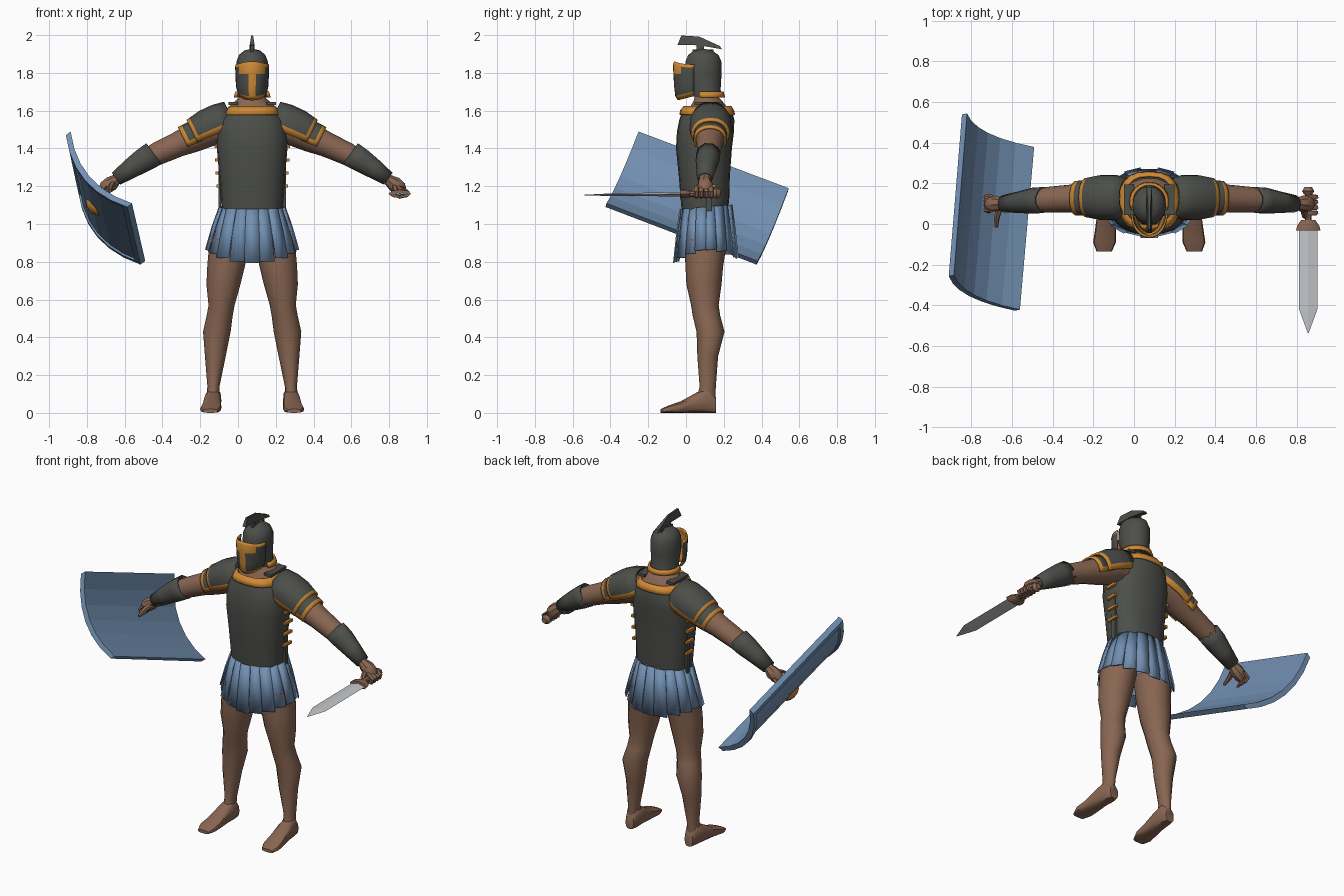
import bpy, bmesh, math
from mathutils import Vector

if "Cube" in bpy.data.objects:
    bpy.data.objects.remove(bpy.data.objects["Cube"])

CX = 0.075                      # symmetry plane of the figure
X, Y, Z = Vector((1, 0, 0)), Vector((0, 1, 0)), Vector((0, 0, 1))
TAU = math.tau


def colour(name, rgb):
    m = bpy.data.materials.new(name)
    m.diffuse_color = (*rgb, 1)
    m.use_nodes = True
    m.node_tree.nodes["Principled BSDF"].inputs["Base Color"].default_value = m.diffuse_color
    return m


SKIN = colour("skin_brown", (0.25, 0.133, 0.085))
IRON = colour("dark_iron", (0.073, 0.077, 0.068))
GOLD = colour("orange_trim", (0.62, 0.25, 0.035))
BLUE = colour("cloth_blue", (0.17, 0.28, 0.45))
STEEL = colour("blade_steel", (0.55, 0.57, 0.6))


def finish(name, bm, mats, smooth=40, thick=0):
    bmesh.ops.recalc_face_normals(bm, faces=bm.faces)
    me = bpy.data.meshes.new(name)
    bm.to_mesh(me)
    bm.free()
    for m in mats:
        me.materials.append(m)
    if smooth:
        me.polygons.foreach_set("use_smooth", [True] * len(me.polygons))
        me.set_sharp_from_angle(angle=math.radians(smooth))
    ob = bpy.data.objects.new(name, me)
    bpy.context.collection.objects.link(ob)
    if thick:
        s = ob.modifiers.new("thickness", 'SOLIDIFY')
        s.thickness, s.offset = thick, 0
    return ob


def mirrored(ob):
    """Copy a part to the other side of the figure."""
    new = ob.copy()
    new.data = ob.data.copy()
    for v in new.data.vertices:
        v.co.x = 2 * CX - v.co.x
    new.data.flip_normals()
    new.name = ob.name.replace("right", "left")
    bpy.context.collection.objects.link(new)


def loft(name, rings, mats, U=X, V=Y, n=14, p=2.0, arc=None, rule=None, smooth=40, thick=0, cap=True):
    """Rings are (x, y, z, radius_u, radius_v); p > 2 gives a boxier section."""
    bm = bmesh.new()
    a0, a1 = arc or (0, TAU)
    cols = n if not arc else n + 1
    rows = []
    for x, y, z, ru, rv in rings:
        row = []
        for i in range(cols):
            t = a0 + (a1 - a0) * i / n
            c, s = math.cos(t), math.sin(t)
            u = math.copysign(abs(c) ** (2 / p), c) * ru
            v = math.copysign(abs(s) ** (2 / p), s) * rv
            row.append(bm.verts.new(Vector((x, y, z)) + U * u + V * v))
        rows.append(row)
    for j in range(len(rows) - 1):
        for i in range(n):
            k = (i + 1) % cols
            f = bm.faces.new((rows[j][i], rows[j][k], rows[j + 1][k], rows[j + 1][i]))
            if rule:
                f.material_index = rule(j, i)
    if not arc and cap:
        bm.faces.new(rows[0][::-1])
        bm.faces.new(rows[-1])
    return finish(name, bm, mats, smooth, thick)


def rod(name, pts, mat, n=8):
    """Tapered limb through points (x, y, z, radius)."""
    d = (Vector(pts[-1][:3]) - Vector(pts[0][:3])).normalized()
    U = d.orthogonal().normalized()
    return loft(name, [(*q, q[3]) for q in pts], [mat], U, d.cross(U), n)


def box(name, c, size, mat):
    bm = bmesh.new()
    bmesh.ops.create_cube(bm, size=1)
    for v in bm.verts:
        v.co = Vector(c) + Vector(a * b for a, b in zip(v.co, size))
    return finish(name, bm, [mat], 0)


# legs and feet
mirrored(loft("right_leg", [
    (-.045, .105, .92, .105, .115), (-.0625, .097, .78, .10, .10), (-.077, .095, .68, .09, .093),
    (-.087, .10, .57, .069, .073), (-.097, .108, .515, .069, .073), (-.112, .130, .43, .073, .074),
    (-.12, .115, .30, .055, .055), (-.13, .115, .14, .032, .043), (-.133, .105, .07, .035, .05)],
    [SKIN], n=12))
mirrored(loft("right_foot", [
    (-.13, .16, .04, .028, .04), (-.13, .125, .065, .042, .065), (-.135, .06, .055, .045, .055),
    (-.14, -.03, .03, .052, .03), (-.145, -.09, .02, .056, .02), (-.147, -.135, .01, .038, .01)],
    [SKIN], X, Z, n=12, p=2.8))

# skirt: inner cone and hanging strips
loft("skirt_lining", [(CX, .105, 1.1, .155, .12), (CX, .105, .87, .222, .145)], [BLUE], n=24, p=2.3, cap=False)
bm = bmesh.new()
N = 18
for i in range(N):
    t0 = TAU * (i + .5) / N
    off = .007 * (i % 2)
    rows = []
    for f in (0, .45, 1):
        row = []
        for e in (-1, 1):
            t = t0 + e * math.pi / N * (1.08 - .1 * f)
            c, s = math.cos(t), math.sin(t)
            bot = .865 - .06 * math.sin(t0) ** 2
            g = f ** .85
            row.append(bm.verts.new((CX + c * (.166 + .073 * g + off), .105 + s * (.132 + .033 * g + off),
                                     1.09 + .012 * s + f * (bot - 1.09))))
        rows.append(row)
    for a, b in zip(rows, rows[1:]):
        bm.faces.new((a[0], a[1], b[1], b[0]))
finish("skirt_strips", bm, [BLUE], 30, .008)

# breastplate, neck trim, side straps
loft("breastplate", [
    (CX, .10, 1.06, .160, .122), (CX, .10, 1.15, .167, .13), (CX, .097, 1.25, .174, .135),
    (CX, .095, 1.40, .187, .148), (CX, .103, 1.49, .187, .151), (CX, .11, 1.55, .172, .146),
    (CX, .112, 1.60, .13, .132)], [IRON], n=20, p=2.4)
loft("neckline_trim", [(CX, .112, 1.578, .148, .143), (CX, .112, 1.60, .136, .138), (CX, .114, 1.622, .118, .122)],
     [GOLD], n=20, p=2.6, thick=.01, cap=False)
for z in (1.2, 1.27, 1.34, 1.41):
    mirrored(box("right_side_strap", (-.107 - .05 * (z - 1.2), .12, z), (.016, .07, .016), GOLD))
mirrored(box("right_side_seam", (-.096, .12, 1.25), (.014, .03, .36), IRON))
mirrored(box("right_shoulder_strap", (-.025, .12, 1.637), (.05, .15, .016), IRON))

# neck and shoulders
loft("neck", [(CX, .12, 1.57, .16, .115), (CX, .12, 1.62, .125, .10), (CX, .115, 1.655, .085, .075),
              (CX, .105, 1.68, .06, .06), (CX, .095, 1.76, .055, .06)], [SKIN], n=14)

# arms, bracers and shoulder guards
UP = Vector((-.44, 0, .9))
mirrored(loft("right_arm", [
    (-.03, .135, 1.52, .085, .08), (-.14, .135, 1.50, .093, .085), (-.24, .13, 1.455, .08, .077),
    (-.32, .125, 1.42, .068, .066), (-.42, .12, 1.375, .063, .061), (-.48, .117, 1.345, .059, .055),
    (-.56, .108, 1.295, .045, .04), (-.65, .10, 1.232, .03, .025)], [SKIN], Y, UP, n=12))
mirrored(loft("right_bracer", [
    (-.445, .118, 1.372, .060, .058), (-.50, .115, 1.338, .060, .054), (-.57, .107, 1.292, .049, .044),
    (-.645, .10, 1.240, .038, .031)], [IRON], Y, UP + Vector((-.25, 0, .05)), n=10, cap=False, thick=.008))
ARC = (math.radians(-25), math.radians(205))
mirrored(loft("right_shoulder_guard", [
    (-.035, .13, 1.565, .085, .085), (-.09, .13, 1.535, .105, .10), (-.16, .13, 1.505, .106, .098),
    (-.215, .13, 1.478, .095, .088), (-.232, .13, 1.47, .092, .085)], [IRON, GOLD], Y, UP, 12, 2.2, ARC,
    lambda j, i: int(i in (0, 11) or j == 3), thick=.012))
mirrored(loft("right_upper_arm_guard", [
    (-.20, .13, 1.478, .087, .08), (-.262, .128, 1.45, .082, .077), (-.282, .127, 1.44, .081, .076)],
    [IRON, GOLD], Y, UP, 12, 2.2, ARC, lambda j, i: int(i in (0, 11) or j == 1), thick=.01))

# helmet: dome, nape rim, visor and crest
loft("helmet_dome", [
    (CX, .11, 1.675, .085, .085), (CX, .10, 1.71, .079, .083), (CX, .09, 1.79, .083, .098),
    (CX, .092, 1.86, .083, .095), (CX, .092, 1.895, .07, .08), (CX, .09, 1.918, .042, .048),
    (CX, .09, 1.926, .012, .015)], [IRON], n=16)
loft("nape_rim", [(CX, .11, 1.67, .094, .093), (CX, .107, 1.70, .085, .087)], [GOLD], n=14,
     arc=(math.radians(-25), math.radians(205)), thick=.01)
vis = loft("visor", [
    (CX, .045, 1.65, .06, .085), (CX, .045, 1.675, .076, .098), (CX, .045, 1.73, .082, .104),
    (CX, .045, 1.795, .085, .108), (CX, .045, 1.828, .086, .11), (CX, .05, 1.845, .085, .108)],
    [IRON, GOLD], n=14, arc=(math.radians(182), math.radians(358)),
    rule=lambda j, i: int(j in (0, 4) or i in (6, 7) or (j == 3 and 2 < i < 11)), thick=.008)
for v in vis.data.vertices:                 # peaked brow, raised cheek corners
    front = max(0, (.045 - v.co.y) / .11)
    if v.co.z > 1.82:
        v.co.z += .018 * front ** 3
    elif v.co.z < 1.7:
        v.co.z += .03 * (1 - front)
bm = bmesh.new()
side = [(-.045, 1.948), (-.025, 1.998), (.07, 1.992), (.18, 1.942), (.19, 1.925), (.07, 1.946)]
lay = [[bm.verts.new((CX + s * (.005 if z > 1.96 else .013), y, z)) for y, z in side] for s in (-1, 1)]
bm.faces.new(lay[0])
bm.faces.new(lay[1][::-1])
for i in range(6):
    k = (i + 1) % 6
    bm.faces.new((lay[0][i], lay[0][k], lay[1][k], lay[1][i]))
finish("crest", bm, [IRON], 0)
box("crest_post", (CX, .075, 1.935), (.018, .04, .04), IRON)
box("crest_ridge", (CX, .09, 1.915), (.016, .11, .02), IRON)

# right hand, open behind the shield
rod("right_palm", [(-.64, .10, 1.24, .027), (-.67, .10, 1.215, .04), (-.705, .098, 1.19, .037), (-.72, .096, 1.175, .025)], SKIN)
for i in range(4):
    y = .07 + .021 * i
    rod("right_finger", [(-.70, y, 1.20, .014), (-.728, y, 1.175, .013), (-.715, y - .01, 1.14, .009)], SKIN, 6)
rod("right_thumb", [(-.66, .085, 1.215, .018), (-.675, .03, 1.195, .014), (-.677, -.015, 1.175, .009)], SKIN, 6)

# left hand, closed around the grip
rod("left_palm", [(.79, .10, 1.24, .027), (.825, .10, 1.215, .04), (.855, .10, 1.185, .042), (.87, .10, 1.165, .03)], SKIN)
for i in range(4):
    y = .055 + .026 * i
    rod("left_finger", [(.865, y, 1.20, .013), (.895, y, 1.175, .013), (.885, y, 1.145, .013), (.85, y, 1.138, .011)], SKIN, 6)
rod("left_thumb", [(.83, .075, 1.20, .016), (.838, .04, 1.17, .014), (.86, .025, 1.15, .010)], SKIN, 6)

# sword
rod("sword_grip", [(.857, -.02, 1.16, .017), (.857, .15, 1.163, .017)], SKIN)
rod("sword_pommel", [(.857, .145, 1.163, .02), (.857, .162, 1.163, .03), (.857, .182, 1.163, .018)], SKIN)
loft("sword_guard", [(.857, .02, 1.16, .035, .018), (.857, -.01, 1.16, .055, .024), (.857, -.032, 1.16, .06, .022)],
     [SKIN], X, Z, n=8)
loft("sword_blade", [(.857, -.03, 1.158, .045, .012), (.857, -.42, 1.155, .045, .006), (.857, -.537, 1.153, .002, .002)],
     [STEEL], X, Z, n=4, smooth=0)

# shield: curved slab with a sunken outer panel
A, B = Vector((-.905, -.255, 1.475)), Vector((-.84, .54, 1.175))
C, D = Vector((-.51, .375, .79)), Vector((-.58, -.425, 1.095))
nrm = (B - A).cross(D - A).normalized()
bm = bmesh.new()
rows, outer = [], []
M = 6
for j in range(M + 1):
    f = j / M
    bulge = nrm * (.08 * (1 - (2 * f - 1) ** 2))
    p, q = A.lerp(D, f) + bulge, B.lerp(C, f) + bulge
    rows.append([bm.verts.new(v) for v in (p + nrm * .008, q + nrm * .008, q - nrm * .024, p - nrm * .024)])
for a, b in zip(rows, rows[1:]):
    for i in range(4):
        k = (i + 1) % 4
        f = bm.faces.new((a[i], a[k], b[k], b[i]))
        if i == 0:
            outer.append(f)
bm.faces.new(rows[0][::-1])
bm.faces.new(rows[-1])
bmesh.ops.recalc_face_normals(bm, faces=bm.faces)
bmesh.ops.inset_region(bm, faces=outer, thickness=.03, use_even_offset=True)
bmesh.ops.inset_region(bm, faces=outer, thickness=.004, depth=-.01)
finish("shield", bm, [BLUE], 0)

# shield boss
mid = (A + B + C + D) / 4 + nrm * .076
rod("shield_boss", [(*(mid + nrm * h), r) for h, r in ((0, .055), (.008, .05), (.02, .03), (.024, .01))], GOLD, 10)
